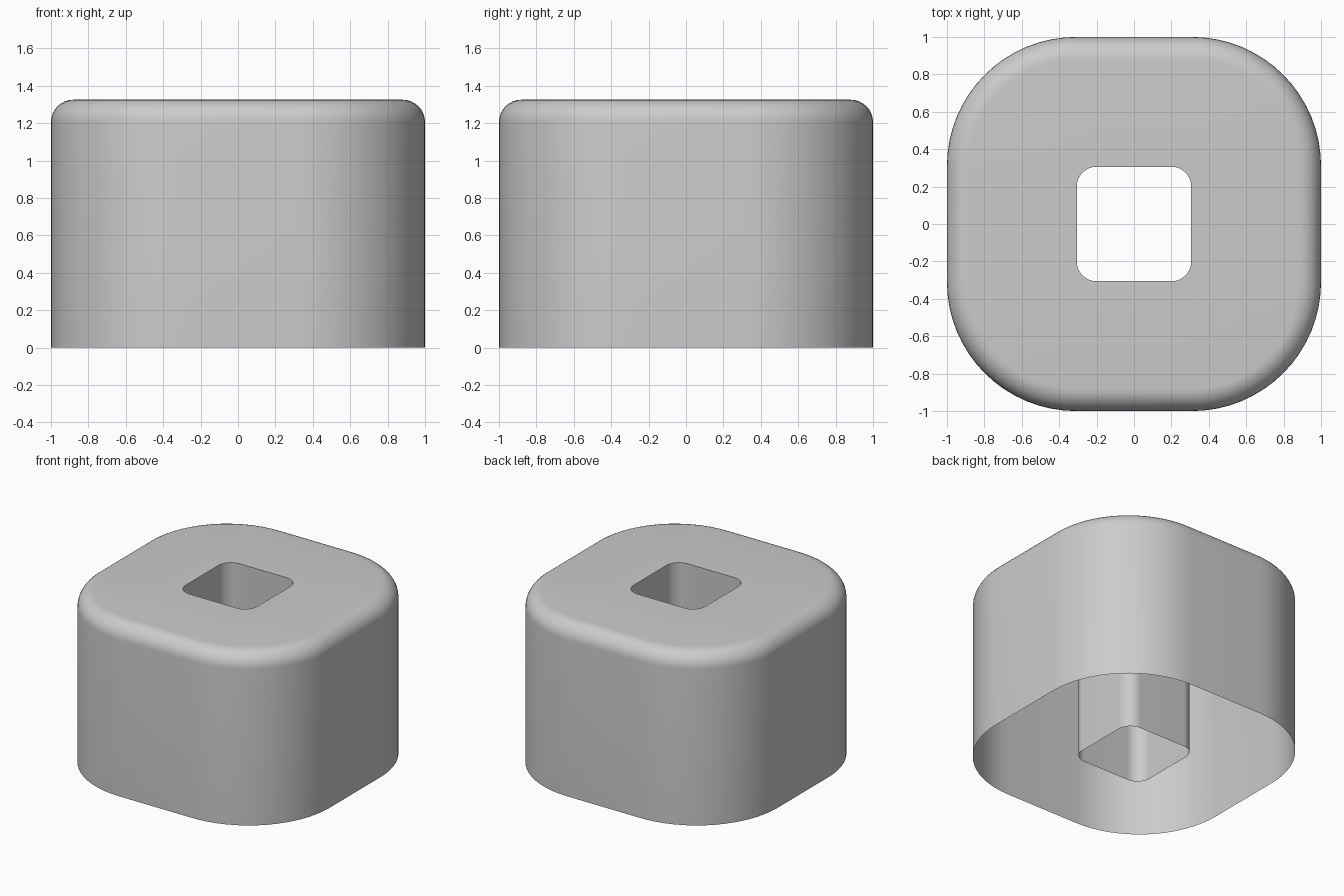
import bpy, bmesh
from math import sin, cos, pi, radians

if "Cube" in bpy.data.objects:
    bpy.data.objects.remove(bpy.data.objects["Cube"])

HEIGHT, FILLET = 1.325, 0.12
OUTER, OUTER_R = 1.0, 0.69
HOLE, HOLE_R = 0.306, 0.107
CORNER_STEPS, FILLET_STEPS = 16, 8


def ring(bm, half, radius, z):
    """Rounded square loop of vertices."""
    verts = []
    for q in range(4):
        mid = pi / 4 + q * pi / 2
        cx = (half - radius) * (1 if cos(mid) > 0 else -1)
        cy = (half - radius) * (1 if sin(mid) > 0 else -1)
        for i in range(CORNER_STEPS + 1):
            a = (q + i / CORNER_STEPS) * pi / 2
            verts.append(bm.verts.new((cx + radius * cos(a), cy + radius * sin(a), z)))
    return verts


def loft(name, sections):
    """Open sheet skinned through rounded square sections."""
    bm = bmesh.new()
    rings = [ring(bm, *s) for s in sections]
    for low, high in zip(rings, rings[1:]):
        n = len(low)
        for i in range(n):
            j = (i + 1) % n
            bm.faces.new((low[i], low[j], high[j], high[i]))
    mesh = bpy.data.meshes.new(name)
    bm.to_mesh(mesh)
    bm.free()
    obj = bpy.data.objects.new(name, mesh)
    bpy.context.collection.objects.link(obj)
    bpy.ops.object.select_all(action='DESELECT')
    obj.select_set(True)
    bpy.context.view_layer.objects.active = obj
    bpy.ops.object.shade_smooth_by_angle(angle=radians(35))
    return obj


# Hollow outer cap: wall, rounded top edge, flat top up to the hole
sections = [(OUTER, OUTER_R, 0)]
for i in range(FILLET_STEPS + 1):
    a = i / FILLET_STEPS * pi / 2
    inset = FILLET * (1 - cos(a))
    sections.append((OUTER - inset, OUTER_R - inset, HEIGHT - FILLET + FILLET * sin(a)))
sections.append((HOLE, HOLE_R, HEIGHT))
loft("outer_cap", sections)

# Square tube from the top hole down to the base, open at both ends
loft("inner_tube", [(HOLE, HOLE_R, HEIGHT), (HOLE, HOLE_R, 0)])
